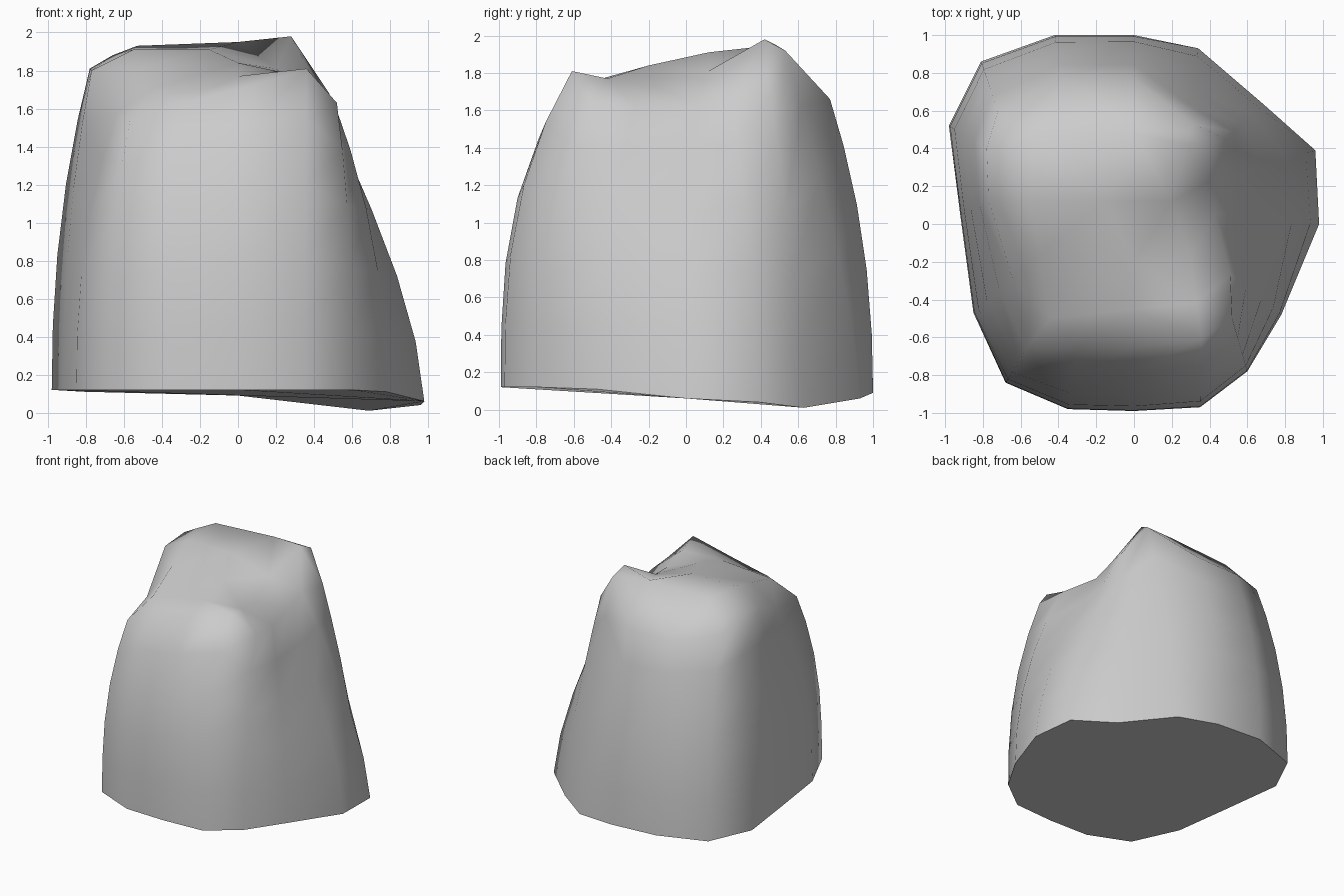
import bpy, bmesh
from mathutils import Vector
from mathutils.geometry import delaunay_2d_cdt

if "Cube" in bpy.data.objects:
    bpy.data.objects.remove(bpy.data.objects["Cube"])

# Each column runs up the side: base point, rim point, curve of the taper
COLUMNS = [
    ((.98, 0, .06), (.43, .06, 1.63), 1.55),
    ((.96, .39, .04), (.43, .24, 1.69), 1.45),
    ((.69, .63, 0.01), (.48, .45, 1.68), 1.4),
    ((.34, .93, .06), (.31, .53, 1.92), 1.4),
    ((0, 1.0, .09), (0, .77, 1.66), 2.2),
    ((-.42, 1.0, .11), (-.38, .77, 1.65), 2.1),
    ((-.81, .86, .11), (-.72, .60, 1.72), 2.1),
    ((-.98, .52, .12), (-.78, .40, 1.81), 2.2),
    ((-.92, .05, .12), (-.77, .13, 1.80), 2.2),
    ((-.85, -.47, .12), (-.64, -.3, 1.57), 2.4),
    ((-.68, -.84, .12), (-.57, -.66, 1.53), 2.6),
    ((-.35, -.98, .12), (-.3, -.66, 1.63), 3),
    ((0, -.99, .12), (0, -.65, 1.70), 3),
    ((.35, -.97, .12), (.36, -.61, 1.81), 2.8),
    ((.6, -.78, .12), (.52, -.5, 1.63), 2.6),
    ((.78, -.48, .11), (.51, -.27, 1.62), 2.1),
]
LEVELS = [0, .2, .42, .64, .84, 1]

# Peak, back ridge, saddle and front lobe of the top
CREST = [
    (.28, .42, 1.98), (0, .48, 1.95), (-.53, .46, 1.93), (-.66, .38, 1.88),
    (.2, .12, 1.81), (-.15, .12, 1.91), (-.55, .12, 1.91),
    (-.5, -.16, 1.82), (0, -.2, 1.84), (.3, -.18, 1.73),
    (-.44, -.5, 1.71), (0, -.45, 1.77), (.33, -.42, 1.77),
]

bm = bmesh.new()

# Side walls
rings = []
for t in LEVELS:
    ring = []
    for base, rim, power in COLUMNS:
        b, r = Vector(base), Vector(rim)
        p = b.lerp(r, t ** power)
        p.z = b.z + (r.z - b.z) * t
        ring.append(bm.verts.new(p))
    rings.append(ring)
n = len(COLUMNS)
for low, high in zip(rings, rings[1:]):
    for i in range(n):
        j = (i + 1) % n
        bm.faces.new((low[i], low[j], high[j], high[i]))

# Underside
bm.faces.new(rings[0][::-1])

# Uneven top
top = rings[-1] + [bm.verts.new(p) for p in CREST]
flat = [v.co.xy for v in top]
_, _, faces, origin, _, _ = delaunay_2d_cdt(flat, [], [list(range(n))], 1, 1e-5)
for f in faces:
    bm.faces.new([top[origin[i][0]] for i in f])

bmesh.ops.recalc_face_normals(bm, faces=bm.faces)
mesh = bpy.data.meshes.new("boulder")
bm.to_mesh(mesh)
bm.free()
boulder = bpy.data.objects.new("boulder", mesh)
bpy.context.collection.objects.link(boulder)

# Soft weathered shading with a crisp base edge
bpy.context.view_layer.objects.active = boulder
boulder.select_set(True)
bpy.ops.object.shade_smooth_by_angle(angle=1.1)
